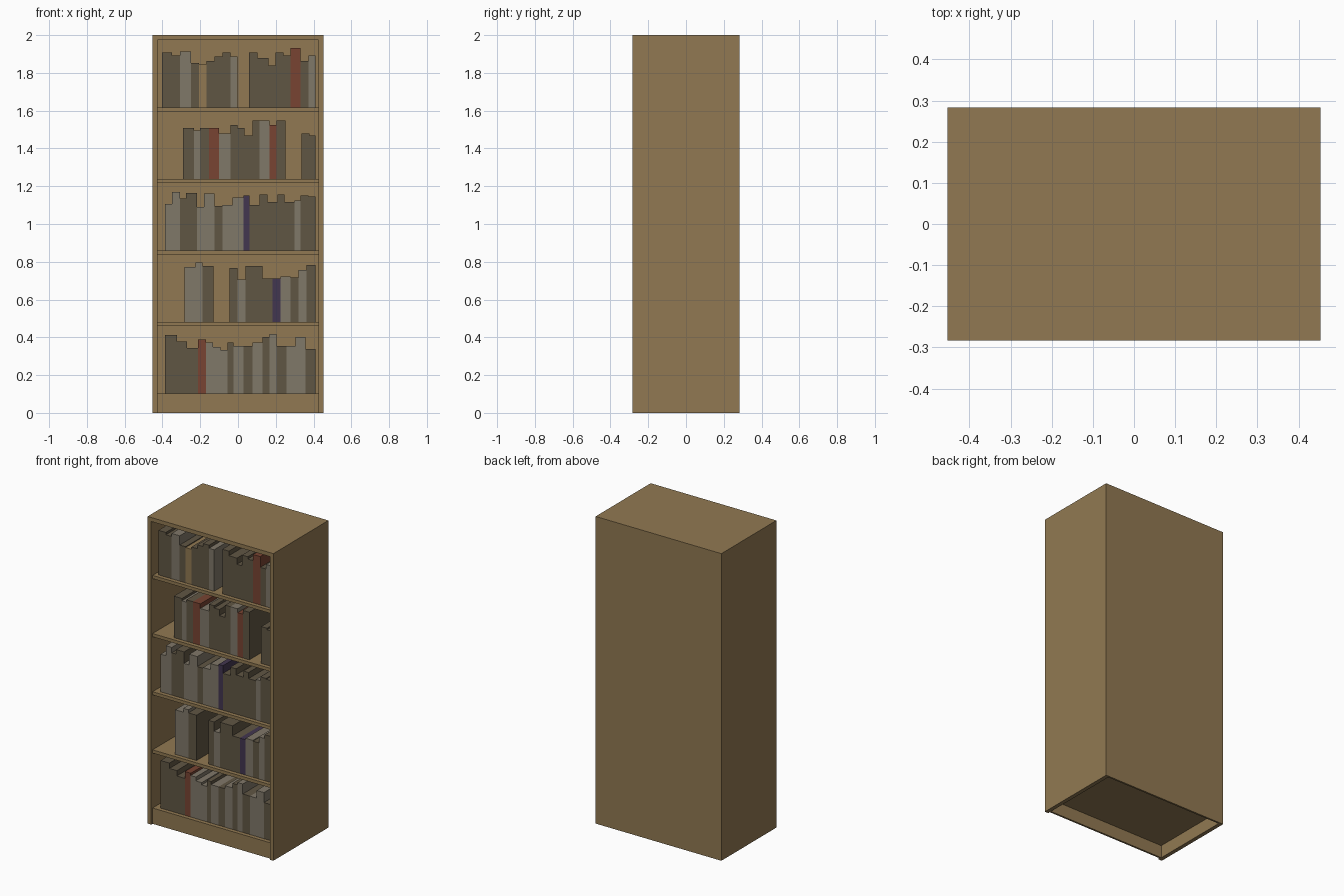
import bpy
import bmesh
from mathutils import Vector

if "Cube" in bpy.data.objects:
    bpy.data.objects.remove(bpy.data.objects["Cube"])


def srgb(r, g, b):
    lin = [((c / 255 + 0.055) / 1.055) ** 2.4 for c in (r, g, b)]
    return (*lin, 1.0)


def material(name, rgb):
    m = bpy.data.materials.new(name)
    m.diffuse_color = srgb(*rgb)
    m.use_nodes = True
    m.node_tree.nodes["Principled BSDF"].inputs["Base Color"].default_value = m.diffuse_color
    return m


WOOD = material("wood", (145, 121, 82))
COVERS = {
    "d": material("dark grey cover", (96, 86, 68)),
    "l": material("light grey cover", (128, 120, 105)),
    "r": material("red cover", (120, 68, 50)),
    "p": material("purple cover", (66, 54, 80)),
    "t": WOOD,
}


def box(name, lo, hi, mat):
    """Box between two opposite corners."""
    lo, hi = Vector(lo), Vector(hi)
    bm = bmesh.new()
    bmesh.ops.create_cube(bm, size=1)
    for v in bm.verts:
        v.co = Vector([v.co[i] * (hi[i] - lo[i]) for i in range(3)])
    me = bpy.data.meshes.new(name)
    bm.to_mesh(me)
    bm.free()
    me.materials.append(mat)
    ob = bpy.data.objects.new(name, me)
    ob.location = (lo + hi) / 2
    bpy.context.collection.objects.link(ob)
    return ob


W, D, H = 0.453, 0.283, 2.0     # half width, half depth, height
T, BACK = 0.026, 0.012          # board and back panel thickness
IN = W - T                      # inner half width
RECESS = 0.014                  # shelves sit behind the side edges

# Case
for side, s in (("left", -1), ("right", 1)):
    a, b = sorted((s * IN, s * W))
    box(side + "_side", (a, -D, 0), (b, D - BACK, H), WOOD)
box("top_board", (-IN, -D, H - T), (IN, D - BACK, H), WOOD)
box("back_panel", (-W, D - BACK, 0), (W, D, H), WOOD)
box("kick_board", (-IN, -D + RECESS, 0), (IN, -D + RECESS + 0.012, 0.082), WOOD)

# Shelves, bottom to top
SHELF_TOPS = [0.103 + 0.3787 * i for i in range(5)]
for i, z in enumerate(SHELF_TOPS):
    box(f"shelf_{i + 1}", (-IN, -D + RECESS, z - 0.021), (IN, D - BACK, z), WOOD)


def books(shelf, x0, x1, covers, widths, heights):
    """A run of books from x0 to x1: relative widths, heights in hundredths."""
    z, x, unit = SHELF_TOPS[shelf - 1], x0, (x1 - x0) / sum(widths)
    for c, w, h in zip(covers, widths, heights):
        box(f"book_shelf_{shelf}", (x, -0.243, z),
            (x + w * unit, 0.12, z + h / 100), COVERS[c])
        x += w * unit


# Books, top shelf to bottom shelf
books(5, -0.403, -0.002, "ddldtdddl",
      [10, 8, 11, 8, 8, 8, 8, 8, 7],
      [29, 27.5, 29.5, 23.5, 23, 24.5, 27, 29, 27])
books(5, 0.057, 0.41, "dddddrdl",
      [9, 11, 7, 8, 7, 10, 8, 7],
      [29, 26, 22, 29, 27.5, 31.5, 24.5, 27.5])
books(4, -0.292, 0.252, "dldrlddddlrd",
      [11, 6, 9, 10, 12, 7, 7, 8, 7, 10, 7, 9],
      [27, 25.5, 27, 27, 24, 28.5, 27, 23, 31, 31, 28.5, 31])
books(4, 0.337, 0.41, "dd", [8, 6], [24, 23])
books(3, -0.387, 0.41, "llddlldllpdddddldd",
      [7, 8, 6, 11, 7, 11, 8, 10, 11, 6, 10, 8, 10, 7, 10, 6, 8, 7],
      [24.5, 31, 27.5, 30.5, 23, 30, 23.5, 24, 28, 29, 24, 29.5, 25.5,
       29.5, 25.5, 26.5, 29, 28.5])
books(2, -0.282, -0.129, "lld", [11, 7, 11], [29, 31.5, 29.5])
books(2, -0.044, 0.41, "dldddpldld",
      [8, 8, 10, 7, 10, 8, 10, 8, 8, 9],
      [28.5, 22.5, 29.5, 29.5, 23, 23, 24, 23.5, 27.5, 30])
books(1, -0.387, 0.41, "dddrllldldldldlld",
      [12, 10, 11, 8, 7, 8, 7, 6, 10, 9, 10, 7, 7, 10, 9, 10, 10],
      [31, 27.5, 24, 28.5, 27, 24.5, 23, 27, 25, 25, 27, 30, 31.5, 25,
       25, 30, 23.5])
